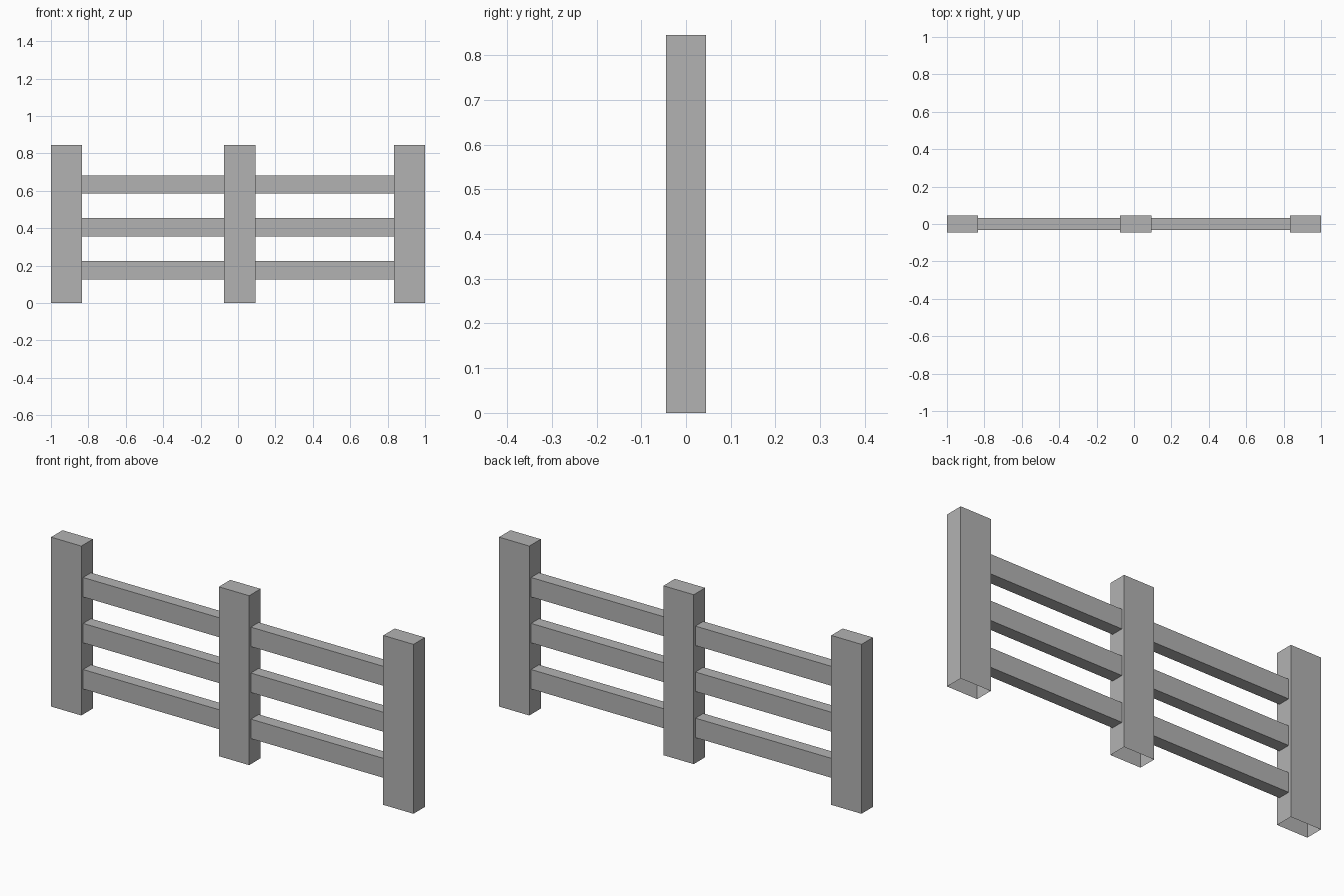
import bpy
import bmesh
from mathutils import Vector

cube = bpy.data.objects.get("Cube")
if cube:
    bpy.data.objects.remove(cube, do_unlink=True)

# Single flat colour
GREY = (0.45, 0.45, 0.45, 1)
grey = bpy.data.materials.new("plain grey")
grey.use_nodes = True
grey.diffuse_color = GREY
grey.node_tree.nodes["Principled BSDF"].inputs["Base Color"].default_value = GREY


def box(name, low, high, open_normals=()):
    """Box between two corners, leaving out faces that point along open_normals."""
    low, high = Vector(low), Vector(high)
    bm = bmesh.new()
    bmesh.ops.create_cube(bm, size=1)
    bm.normal_update()
    missing = [f for f in bm.faces
               if any(f.normal.dot(Vector(n)) > 0.9 for n in open_normals)]
    bmesh.ops.delete(bm, geom=missing, context='FACES')
    bmesh.ops.scale(bm, vec=high - low, verts=bm.verts)
    bmesh.ops.translate(bm, vec=(low + high) / 2, verts=bm.verts)
    mesh = bpy.data.meshes.new(name)
    bm.to_mesh(mesh)
    bm.free()
    mesh.materials.append(grey)
    obj = bpy.data.objects.new(name, mesh)
    bpy.context.collection.objects.link(obj)
    return obj


# Posts, open at the bottom
POST_W, POST_D, POST_H = 0.167, 0.045, 0.845
posts = {"right": -1.0, "middle": -0.074, "left": 1.0 - POST_W}
for side, x in posts.items():
    box(f"{side}_post", (x, -POST_D, 0), (x + POST_W, POST_D, POST_H),
        [(0, 0, -1)])

# Three rails in each bay, ending at the post faces
RAIL_D, RAIL_H = 0.031, 0.097
bays = {"right": (posts["right"] + POST_W, posts["middle"]),
        "left": (posts["middle"] + POST_W, posts["left"])}
for side, (x0, x1) in bays.items():
    for level, z in {"lower": 0.127, "centre": 0.357, "upper": 0.586}.items():
        box(f"{side}_{level}_rail", (x0, -RAIL_D, z), (x1, RAIL_D, z + RAIL_H),
            [(1, 0, 0), (-1, 0, 0)])
